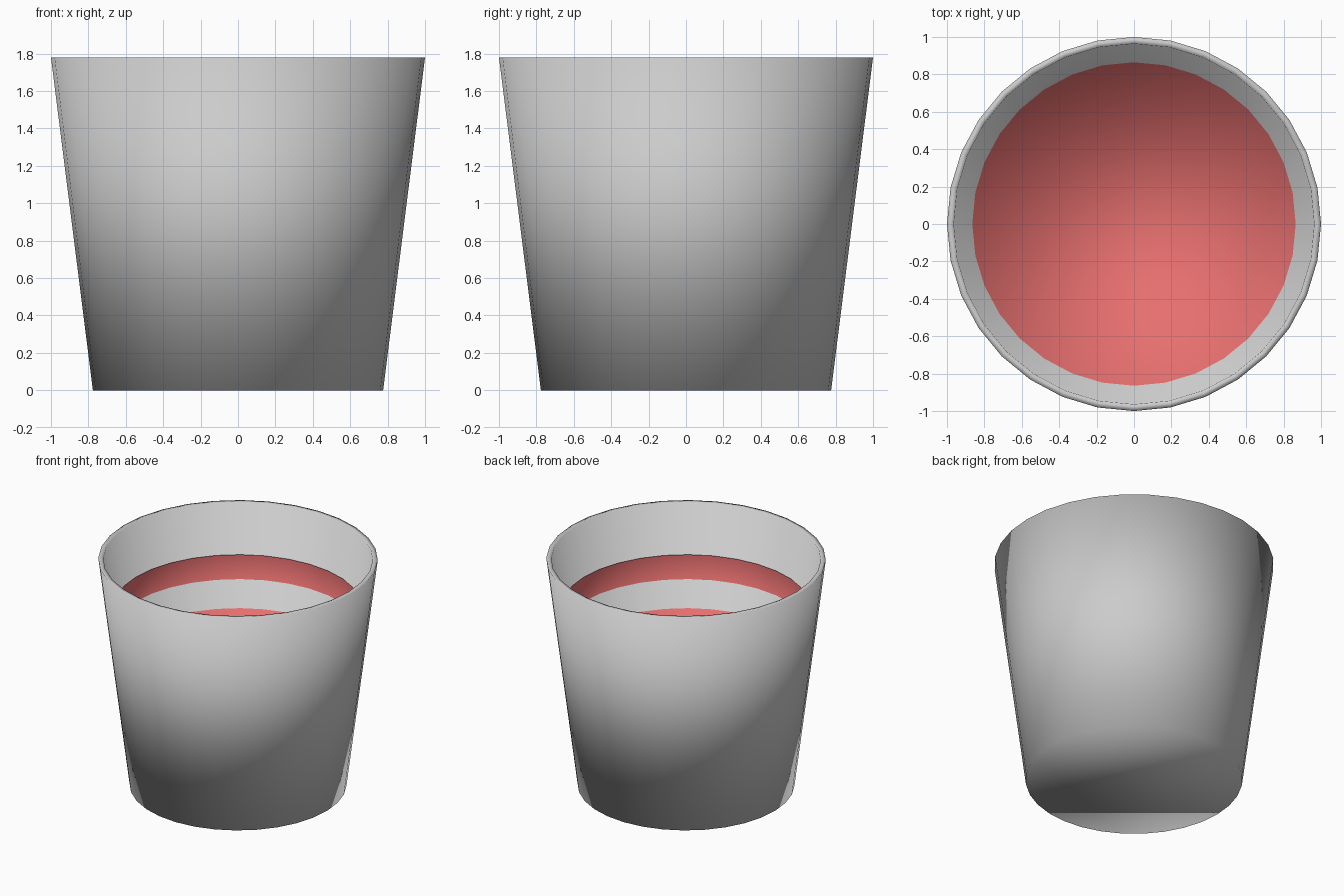
import bpy, math

if "Cube" in bpy.data.objects:
    bpy.data.objects.remove(bpy.data.objects["Cube"])

SIDES = 32


def lathe(name, profile):
    """Smooth revolved mesh from (radius, z) points; flat caps close ends marked by radius 0."""
    rings = [(r, z) for r, z in profile if r > 0]
    verts = [(r * math.cos(2 * math.pi * i / SIDES), r * math.sin(2 * math.pi * i / SIDES), z)
             for r, z in rings for i in range(SIDES)]
    faces = []
    for k in range(len(rings) - 1):
        a, b = k * SIDES, (k + 1) * SIDES
        for i in range(SIDES):
            j = (i + 1) % SIDES
            faces.append((a + i, a + j, b + j, b + i))
    if profile[0][0] == 0:
        faces.append(tuple(reversed(range(SIDES))))
    if profile[-1][0] == 0:
        last = (len(rings) - 1) * SIDES
        faces.append(tuple(range(last, last + SIDES)))
    mesh = bpy.data.meshes.new(name)
    mesh.from_pydata(verts, [], faces)
    mesh.update()
    mesh.polygons.foreach_set("use_smooth", [True] * len(mesh.polygons))
    obj = bpy.data.objects.new(name, mesh)
    bpy.context.collection.objects.link(obj)
    return obj


# Tapered cup: outer base, outer wall, rim, inner wall, inner floor
lathe("cup_body", [(0, 0), (0.776, 0), (1.0, 1.78), (0.964, 1.78), (0.745, 0.036), (0, 0.036)])

# Drink: open-topped straight cylinder whose lower wall sinks into the cup wall
drink = lathe("drink", [(0, 0.99), (0.892, 0.99), (0.892, 1.40)])
red = bpy.data.materials.new("red_drink")
red.diffuse_color = (0.8, 0.16, 0.16, 1)
red.use_nodes = True
red.node_tree.nodes["Principled BSDF"].inputs["Base Color"].default_value = red.diffuse_color
drink.data.materials.append(red)
